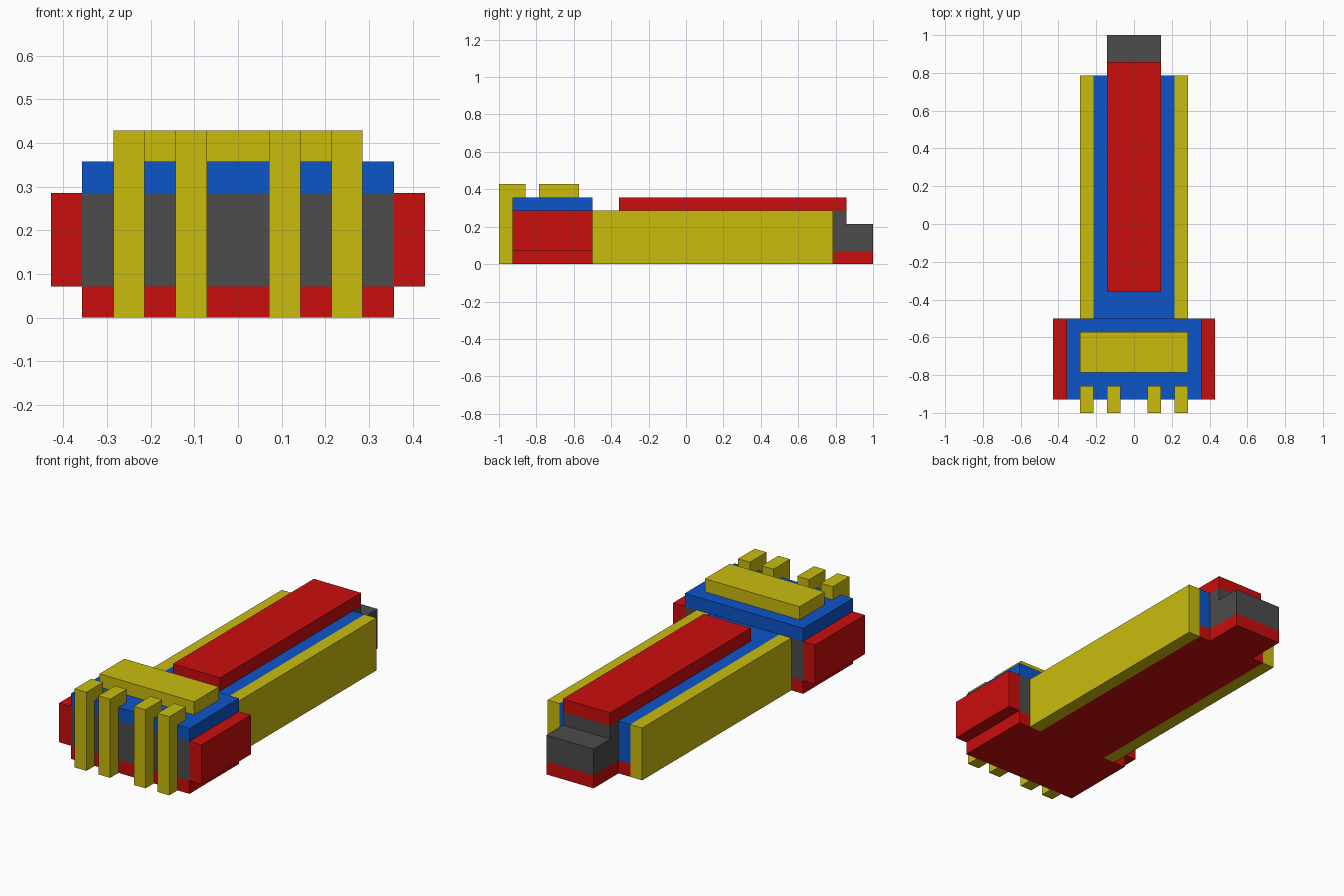
import bpy

if "Cube" in bpy.data.objects:
    bpy.data.objects.remove(bpy.data.objects["Cube"])

U = 1 / 14  # one block of the model's grid


def material(name, rgb):
    m = bpy.data.materials.new(name)
    m.diffuse_color = (*rgb, 1)
    m.use_nodes = True
    m.node_tree.nodes["Principled BSDF"].inputs["Base Color"].default_value = m.diffuse_color
    return m


red = material("red", (0.59, 0.004, 0.004))
yellow = material("yellow", (0.59, 0.50, 0.004))
blue = material("blue", (0.004, 0.091, 0.59))
grey = material("dark grey", (0.072, 0.072, 0.072))


def box(name, mat, x, y, z):
    """Box from (min, max) ranges given in grid blocks."""
    r = (x, y, z)
    v = [(x[i] * U, y[j] * U, z[k] * U) for i in (0, 1) for j in (0, 1) for k in (0, 1)]
    f = [(0, 1, 3, 2), (4, 6, 7, 5), (0, 4, 5, 1), (2, 3, 7, 6), (0, 2, 6, 4), (1, 5, 7, 3)]
    me = bpy.data.meshes.new(name)
    me.from_pydata(v, [], f)
    me.materials.append(mat)
    ob = bpy.data.objects.new(name, me)
    bpy.context.collection.objects.link(ob)
    return ob


def pair(name, mat, x, y, z):
    """Same box on both sides of x = 0."""
    box(name + "_right", mat, x, y, z)
    box(name + "_left", mat, (-x[1], -x[0]), y, z)


# wide front block
box("front_base", red, (-5, 5), (-13, -7), (0, 1))
box("front_core", grey, (-5, 5), (-13, -7), (1, 4))
box("front_lid", blue, (-5, 5), (-13, -7), (4, 5))
box("front_top_bar", yellow, (-4, 4), (-11, -8), (5, 6))
pair("front_cheek", red, (5, 6), (-13, -7), (1, 4))

# grille bars that hook over the lid
for label, x in (("inner", (1, 2)), ("outer", (3, 4))):
    pair(label + "_grille_bar", yellow, x, (-14, -13), (0, 6))
    pair(label + "_grille_hook", yellow, x, (-13, -12), (5, 6))

# long body
box("body_base", red, (-3, 3), (-7, 11), (0, 1))
box("body_core", blue, (-3, 3), (-7, 11), (1, 4))
pair("side_rail", yellow, (3, 4), (-7, 11), (0, 4))
box("top_plate", red, (-2, 2), (-5, 12), (4, 5))

# stepped tail
box("tail_base", red, (-2, 2), (11, 14), (0, 1))
box("tail_core", grey, (-2, 2), (11, 14), (1, 3))
box("tail_step", grey, (-2, 2), (11, 12), (3, 4))
